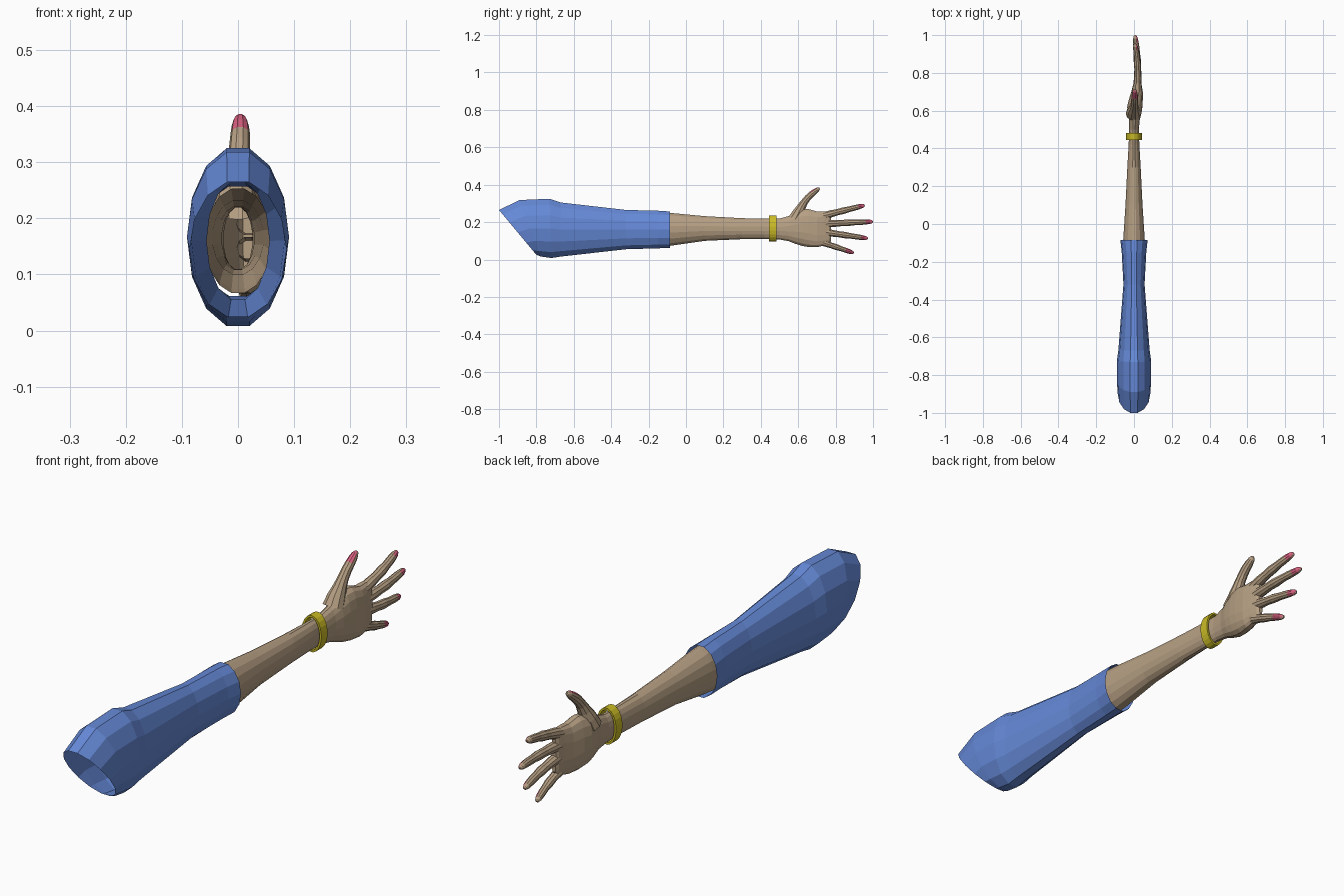
import bpy, bmesh, math
from mathutils import Vector

if "Cube" in bpy.data.objects:
    bpy.data.objects.remove(bpy.data.objects["Cube"])


def material(name, rgb):
    m = bpy.data.materials.new(name)
    m.diffuse_color = (*rgb, 1)
    m.use_nodes = True
    m.node_tree.nodes["Principled BSDF"].inputs["Base Color"].default_value = m.diffuse_color
    return m


BLUE = material("sleeve blue", (0.13, 0.25, 0.68))
SKIN = material("skin tan", (0.47, 0.35, 0.23))
GOLD = material("bracelet yellow", (0.60, 0.50, 0.02))
PINK = material("nail pink", (0.70, 0.12, 0.22))


def loft(name, rings, mats, cap_end=False, close=False, paint=None):
    """Skin a list of point rings with quads."""
    bm = bmesh.new()
    rows = [[bm.verts.new(p) for p in ring] for ring in rings]
    n = len(rows[0])
    pairs = list(zip(rows, rows[1:]))
    if close:
        pairs.append((rows[-1], rows[0]))
    for a, b in pairs:
        for i in range(n):
            j = (i + 1) % n
            bm.faces.new((a[i], a[j], b[j], b[i]))
    if cap_end:
        bm.faces.new(rows[-1])
    bmesh.ops.recalc_face_normals(bm, faces=bm.faces)
    if paint:
        bm.normal_update()
        for f in bm.faces:
            f.material_index = paint(f)
    me = bpy.data.meshes.new(name)
    bm.to_mesh(me)
    bm.free()
    for m in mats:
        me.materials.append(m)
    ob = bpy.data.objects.new(name, me)
    bpy.context.collection.objects.link(ob)
    return ob


def section(top, bottom, hx, xc=0.0, n=14, power=1.0):
    """Oval ring between a top (y, z) and a bottom (y, z) point."""
    t, b = Vector((xc, *top)), Vector((xc, *bottom))
    mid, half = (t + b) / 2, (t - b) / 2
    ring = []
    for i in range(n):
        a = 2 * math.pi * (i + 0.5) / n
        s, c = math.sin(a), math.cos(a) / math.cos(math.pi / n)
        s = math.copysign(abs(s) ** power, s)
        c = math.copysign(abs(c) ** power, c)
        ring.append(mid + half * c + Vector((hx * s, 0, 0)))
    return ring


# Sleeve: open tube with a slanted shoulder end
sleeve = [((-1.0, .265), (-.80, .025), .086), ((-.89, .318), (-.775, .016), .091),
          ((-.73, .325), (-.72, .008), .091), ((-.67, .305), (-.67, .016), .083),
          ((-.32, .265), (-.32, .055), .056), ((-.15, .261), (-.15, .06), .065),
          ((-.085, .257), (-.085, .062), .072)]
loft("sleeve", [section(*s) for s in sleeve], [BLUE])

# Forearm and palm: y, top z, bottom z, half width, x centre, squareness
arm = [(-.15, .253, .067, .060, 0, 1), (-.08, .249, .074, .058, 0, 1),
       (.10, .232, .100, .046, 0, 1), (.30, .221, .109, .036, 0, 1),
       (.42, .219, .110, .029, 0, 1), (.50, .219, .107, .026, 0, 1),
       (.55, .233, .098, .029, .002, .95), (.585, .252, .084, .037, .003, .9),
       (.62, .268, .073, .041, .004, .85), (.655, .270, .067, .038, .009, .8),
       (.70, .257, .066, .031, .016, .7), (.74, .258, .075, .022, .018, .6),
       (.765, .250, .084, .016, .018, .6), (.775, .236, .098, .009, .018, .6)]
loft("forearm_and_palm",
     [section((y, t), (y, b), hx, xc, 16, p) for y, t, b, hx, xc, p in arm],
     [SKIN], cap_end=True)


def digit(name, path, radii, nail_dir, nail_len, n=10):
    """Tapered finger along a path, with the nail painted near the tip."""
    pts = [Vector(p) for p in path]
    rings = []
    for i, (p, r) in enumerate(zip(pts, radii)):
        d = (pts[min(i + 1, len(pts) - 1)] - pts[max(i - 1, 0)]).normalized()
        u = Vector((1, 0, 0))
        u = (u - d * u.dot(d)).normalized()
        v = d.cross(u)
        rings.append([p + r * (u * math.cos(2 * math.pi * k / n) +
                               v * math.sin(2 * math.pi * k / n)) for k in range(n)])
    tip, face = pts[-1], Vector(nail_dir).normalized()

    def paint(f):
        near = (f.calc_center_median() - tip).length < nail_len
        return int(near and f.normal.dot(face) > 0.5)
    loft(name, rings, [SKIN, PINK], cap_end=True, paint=paint)


# Four fingers: base (y, z), tip (y, z), thickness
fingers = {"index_finger": ((.73, .233), (.955, .290), 1.0),
           "middle_finger": ((.73, .190), (1.0, .203), 1.0),
           "ring_finger": ((.73, .148), (.972, .113), .97),
           "little_finger": ((.71, .098), (.897, .035), .9)}
profile = [(0, .021), (.2, .020), (.36, .0175), (.5, .0185), (.64, .0155),
           (.76, .0155), (.85, .0145), (.93, .0125), (.98, .0085), (1, .003)]
for name, ((y0, z0), (y1, z1), k) in fingers.items():
    path = [(.018 + .004 * math.sin(math.pi * t) - .013 * t * t,
             y0 + (y1 - y0) * t, z0 + (z1 - z0) * t) for t, _ in profile]
    digit(name, path, [r * k for _, r in profile], (1, 0, 0), .042)

# Thumb, with its nail facing backwards along the arm
thumb = [(-.004, .585, .215), (-.003, .602, .250), (.0, .617, .280), (.002, .633, .307),
         (.003, .652, .331), (.004, .672, .350), (.004, .690, .364),
         (.004, .703, .374), (.004, .711, .380), (.004, .714, .382)]
digit("thumb", thumb, [.040, .033, .025, .020, .0185, .0175, .0155, .0125, .008, .003],
      (0, -.75, .66), .045)

# Bracelet: closed band with thickness
band = [(.445, .008), (.445, 0), (.483, 0), (.483, .008)]
loft("bracelet", [section((y, .228 + g), (y, .105 - g), .034 + g, 0, 20)
                  for y, g in band], [GOLD], close=True)
